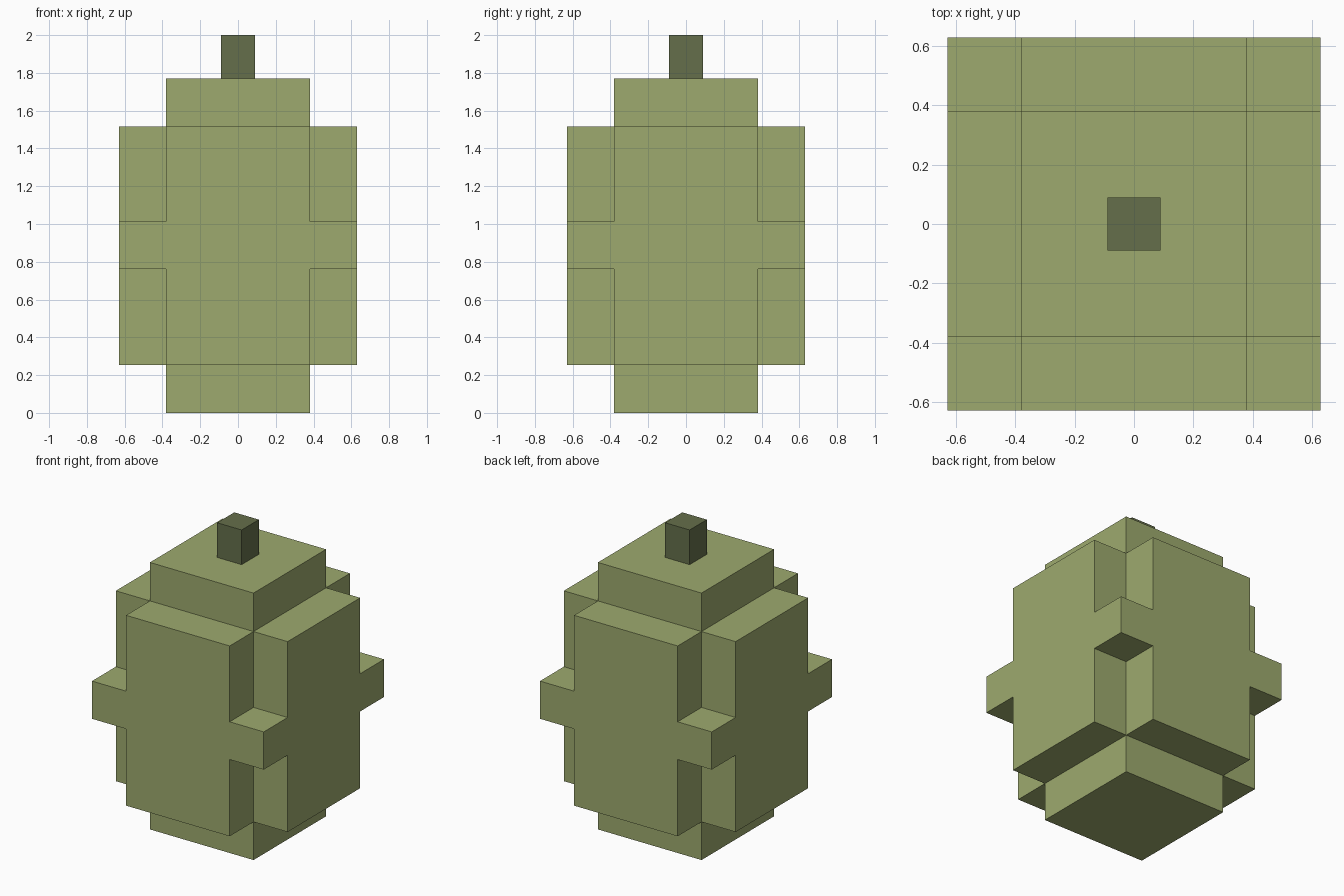
import bpy, bmesh, math

if "Cube" in bpy.data.objects:
    bpy.data.objects.remove(bpy.data.objects["Cube"])


def material(name, rgb):
    m = bpy.data.materials.new(name)
    m.diffuse_color = (*rgb, 1)
    m.use_nodes = True
    m.node_tree.nodes["Principled BSDF"].inputs["Base Color"].default_value = m.diffuse_color
    return m


def finish(name, bm, mat):
    bmesh.ops.recalc_face_normals(bm, faces=bm.faces)
    me = bpy.data.meshes.new(name)
    bm.to_mesh(me)
    bm.free()
    me.materials.append(mat)
    ob = bpy.data.objects.new(name, me)
    bpy.context.collection.objects.link(ob)
    return ob


def block_shell(name, xs, ys, zs, solid, mat):
    """Outer skin of the grid cells for which solid(i, j, k) is true."""
    bm = bmesh.new()
    edges = (xs, ys, zs)
    size = [len(e) - 1 for e in edges]

    def filled(c):
        return all(0 <= c[a] < size[a] for a in range(3)) and solid(*c)

    for i in range(size[0]):
        for j in range(size[1]):
            for k in range(size[2]):
                cell = (i, j, k)
                if not filled(cell):
                    continue
                for a in range(3):
                    for side in (0, 1):
                        near = list(cell)
                        near[a] += 2 * side - 1
                        if filled(near):
                            continue
                        b, c = (a + 1) % 3, (a + 2) % 3
                        ring = []
                        for u, v in ((0, 0), (1, 0), (1, 1), (0, 1)):
                            p = [0, 0, 0]
                            p[a] = edges[a][cell[a] + side]
                            p[b] = edges[b][cell[b] + u]
                            p[c] = edges[c][cell[c] + v]
                            ring.append(bm.verts.new(p))
                        bm.faces.new(ring)
    bmesh.ops.remove_doubles(bm, verts=bm.verts, dist=1e-4)
    bmesh.ops.recalc_face_normals(bm, faces=bm.faces)
    # merge coplanar cells into single flat faces
    bmesh.ops.dissolve_limit(bm, angle_limit=math.radians(1),
                             verts=bm.verts, edges=bm.edges)
    return finish(name, bm, mat)


green = material("fruit green", (0.338, 0.402, 0.156))
dark = material("stem dark green", (0.130, 0.159, 0.070))

# Body: core column, four side slabs, and corner blocks in the middle band
side = (-0.63, -0.38, 0.38, 0.63)
levels = (0, 0.253, 0.762, 1.012, 1.515, 1.77)


def body_cell(i, j, k):
    off_centre = (i != 1) + (j != 1)
    if k in (0, 4):
        return off_centre == 0
    return off_centre < 2 or k == 2


block_shell("body", side, side, levels, body_cell, green)

# Stem
block_shell("stem", (-0.09, 0.09), (-0.09, 0.09), (1.77, 2.0),
            lambda i, j, k: True, dark)
